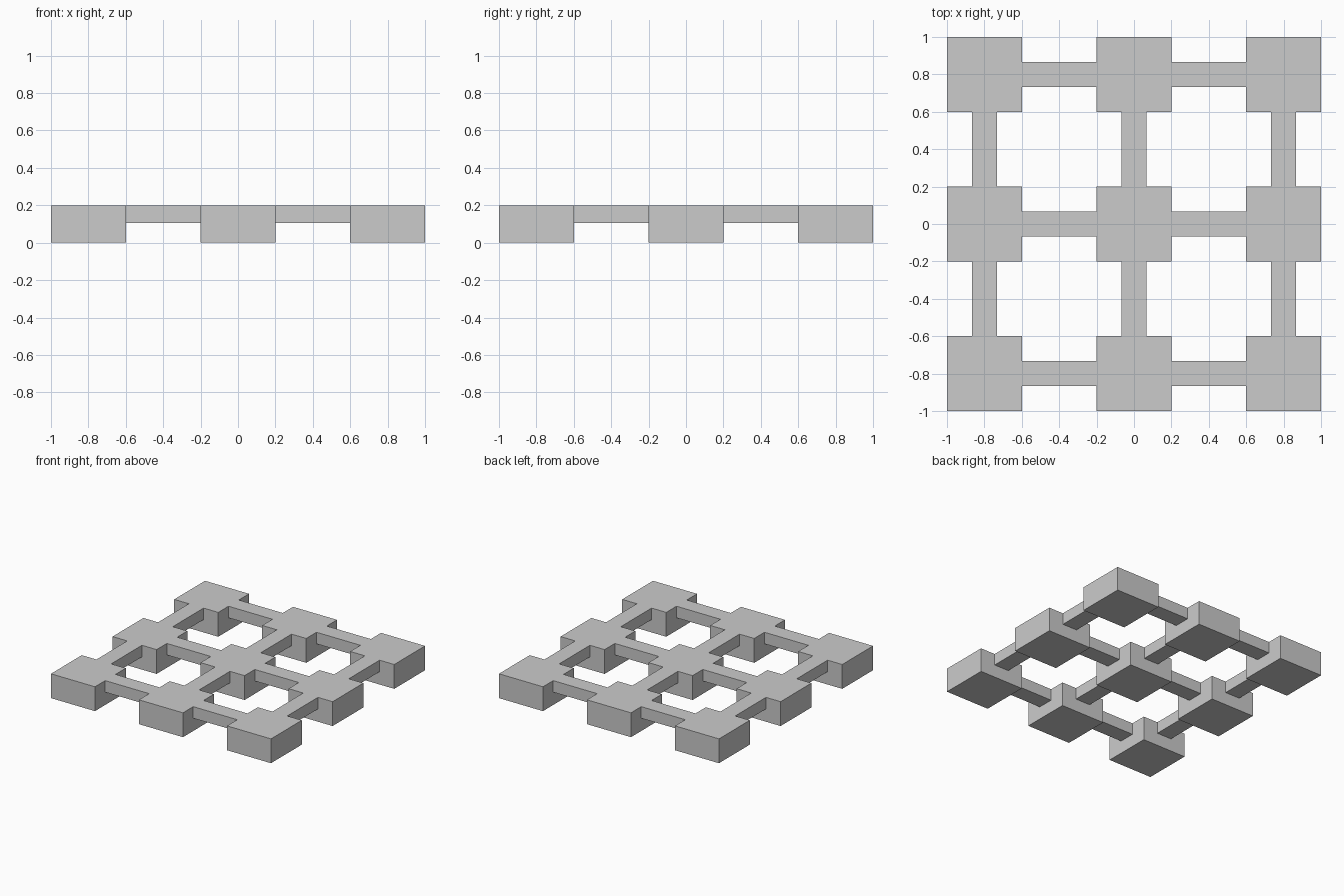
import bpy
import bmesh

cube = bpy.data.objects.get("Cube")
if cube:
    bpy.data.objects.remove(cube, do_unlink=True)

PITCH, PAD, BAR = 0.8, 0.2, 0.067     # block spacing, block half width, beam half width
TOP, BEAM_BOTTOM = 0.2, 0.105

grey = bpy.data.materials.new("light grey")
grey.use_nodes = True
color = (0.6, 0.6, 0.6, 1.0)
grey.diffuse_color = color
grey.node_tree.nodes["Principled BSDF"].inputs["Base Color"].default_value = color

# Cutting lines shared by the blocks and the beams
lines = [c * PITCH + d for c in (-1, 0, 1) for d in (-PAD, -BAR, BAR, PAD)]


def nearest(v):
    """Distance to the closest block centre."""
    return min(abs(v - c * PITCH) for c in (-1, 0, 1))


def is_pad(p):
    return nearest(p.x) < PAD and nearest(p.y) < PAD


def is_beam(p):
    return nearest(p.x) < BAR or nearest(p.y) < BAR


def extrude_down(bm, faces, depth):
    ret = bmesh.ops.extrude_face_region(bm, geom=faces, use_keep_orig=False)
    verts = [g for g in ret["geom"] if isinstance(g, bmesh.types.BMVert)]
    bmesh.ops.translate(bm, verts=verts, vec=(0, 0, -depth))
    return [g for g in ret["geom"] if isinstance(g, bmesh.types.BMFace)]


# Flat plan of blocks and beams
bm = bmesh.new()
grid = [[bm.verts.new((x, y, TOP)) for y in lines] for x in lines]
for i in range(len(lines) - 1):
    for j in range(len(lines) - 1):
        f = bm.faces.new((grid[i][j], grid[i + 1][j], grid[i + 1][j + 1], grid[i][j + 1]))
        f.normal_update()
drop = [f for f in bm.faces
        if not (is_pad(f.calc_center_median()) or is_beam(f.calc_center_median()))]
bmesh.ops.delete(bm, geom=drop, context="FACES")

# Top slab to the underside of the beams, then the nine blocks to the ground
top = bm.faces[:]
bottom = extrude_down(bm, bmesh.ops.duplicate(bm, geom=top)["geom"], TOP - BEAM_BOTTOM)
bmesh.ops.remove_doubles(bm, verts=bm.verts, dist=0.0001)
bottom = [f for f in bm.faces
          if all(abs(v.co.z - BEAM_BOTTOM) < 0.001 for v in f.verts)]
extrude_down(bm, [f for f in bottom if is_pad(f.calc_center_median())], BEAM_BOTTOM)

# Clean up to plain flat faces
bmesh.ops.recalc_face_normals(bm, faces=bm.faces)
bmesh.ops.dissolve_limit(bm, angle_limit=0.01, verts=bm.verts, edges=bm.edges)
bmesh.ops.triangulate(bm, faces=[f for f in bm.faces if len(f.verts) > 4])

mesh = bpy.data.meshes.new("block_lattice")
bm.to_mesh(mesh)
bm.free()
mesh.materials.append(grey)
lattice = bpy.data.objects.new("block_lattice", mesh)
bpy.context.collection.objects.link(lattice)
